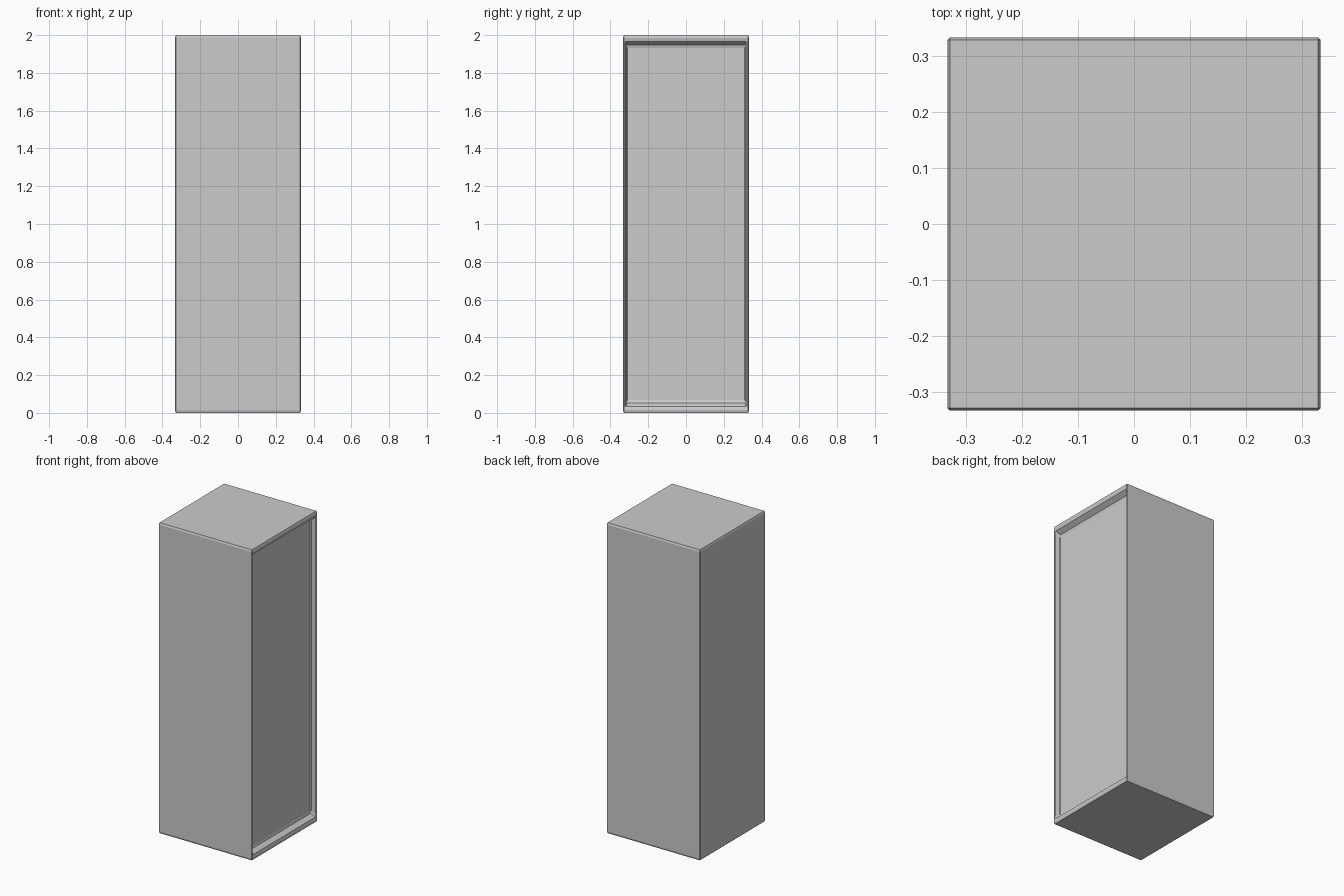
import bpy, bmesh
from mathutils import Matrix, Vector

if "Cube" in bpy.data.objects:
    bpy.data.objects.remove(bpy.data.objects["Cube"])

W, H = 0.665, 2.0          # square footprint, height
DEPTH = 0.035              # recess depth
B = 0.004                  # edge chamfer

# Cabinet body, modelled as a cube and stretched so chamfers stretch with it
bm = bmesh.new()
bmesh.ops.create_cube(bm, size=W)

# Open side on +x: thin rim, then a slightly tapered recess with a back panel
face = max(bm.faces, key=lambda f: f.normal.x)
bmesh.ops.inset_region(bm, faces=[face], thickness=0.014)
bmesh.ops.inset_region(bm, faces=[face], thickness=0.012)
for v in face.verts:
    v.co.x -= DEPTH

# Fine chamfer on every sharp edge
bm.normal_update()
sharp = [e for e in bm.edges if e.calc_face_angle(0) > 0.5]
bmesh.ops.bevel(bm, geom=sharp, offset=B, offset_type='OFFSET',
                segments=1, profile=0.5, affect='EDGES')

# Stretch to full height and stand on the ground
bmesh.ops.transform(bm, verts=bm.verts,
                    matrix=Matrix.Translation(Vector((0, 0, H / 2))) @ Matrix.Diagonal((1, 1, H / W, 1)))
bmesh.ops.recalc_face_normals(bm, faces=bm.faces)
mesh = bpy.data.meshes.new("cabinet_shell")
bm.to_mesh(mesh)
bm.free()
body = bpy.data.objects.new("cabinet_shell", mesh)
bpy.context.collection.objects.link(body)
